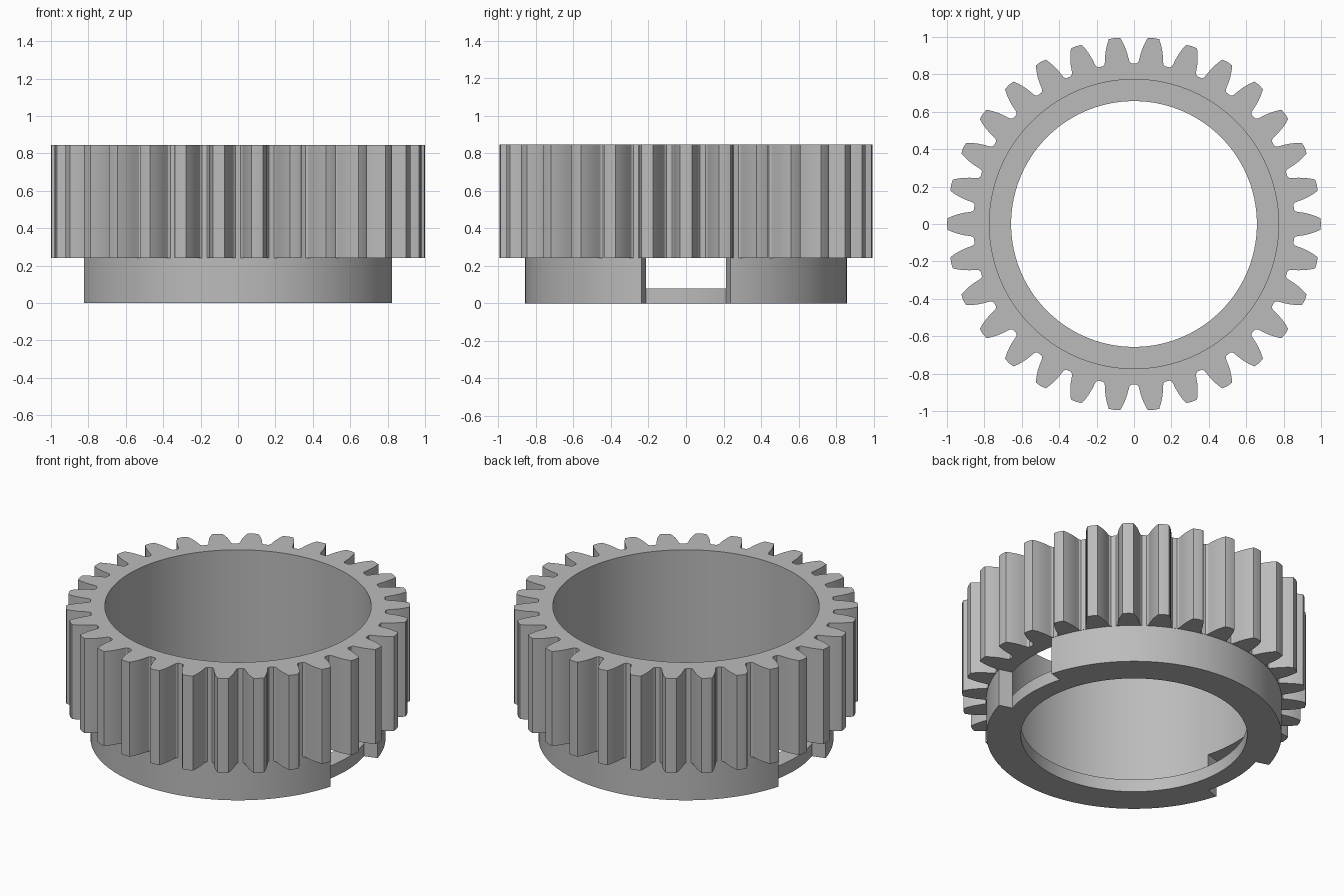
import bpy
import bmesh
from math import pi, sin, cos, asin

cube = bpy.data.objects.get("Cube")
if cube:
    bpy.data.objects.remove(cube, do_unlink=True)

TEETH = 30
BORE, LIP, COLLAR = 0.773, 0.657, 0.857
TOP, GEAR_BOTTOM, LIP_TOP = 0.845, 0.24, 0.08

# Half a tooth from root to tip: (radius, half width)
FLANK = [(0.859, 0.076), (0.868, 0.067), (0.885, 0.0635), (0.91, 0.06),
         (0.94, 0.053), (0.97, 0.043), (0.997, 0.031)]
flank = [(r, w / r) for r, w in FLANK]
tooth = [(r, -a) for r, a in flank] + [(1.0, 0.0)] + [(r, a) for r, a in reversed(flank)]
pitch = 2 * pi / TEETH
outline = [(r, i * pitch + a) for i in range(TEETH) for r, a in tooth]
NOTCH = pitch + flank[2][1]          # half angle of the two side notches


def section(bm, outer, angle):
    """One radial slice of the part, as named vertices."""
    points = dict(a=(LIP, 0), b=(LIP, LIP_TOP), c=(BORE, LIP_TOP), d=(BORE, TOP),
                  e=(outer, TOP), f=(outer, GEAR_BOTTOM), g=(COLLAR, GEAR_BOTTOM),
                  h=(COLLAR, 0), i=(BORE, 0), j=(BORE, GEAR_BOTTOM))
    return {k: bm.verts.new((r * cos(angle), r * sin(angle), z))
            for k, (r, z) in points.items()}


bm = bmesh.new()
slices = [section(bm, r, a) for r, a in outline]
count = len(slices)


def in_notch(n):
    a = outline[n][1]
    b = outline[(n + 1) % count][1] + (2 * pi if n + 1 == count else 0)
    return abs(sin((a + b) / 2)) < sin(NOTCH)


# Join the slices; notched stretches keep only the inner lip below the gear
for n in range(count):
    s, t = slices[n], slices[(n + 1) % count]
    loops = ["abcia", "jdefgj"] if in_notch(n) else ["abcjdefghia"]
    for loop in loops:
        for p, q in zip(loop, loop[1:]):
            bm.faces.new((s[p], s[q], t[q], t[p]))
    # Radial end walls of the collar
    if in_notch(n) != in_notch(n - 1):
        bm.faces.new([s[k] for k in "cjghi"])

bmesh.ops.recalc_face_normals(bm, faces=bm.faces)
mesh = bpy.data.meshes.new("gear_ring")
bm.to_mesh(mesh)
bm.free()
gear = bpy.data.objects.new("gear_ring", mesh)
bpy.context.collection.objects.link(gear)

# Plain grey material
grey = bpy.data.materials.new("plain grey")
grey.use_nodes = True
colour = (0.5, 0.5, 0.5, 1)
grey.diffuse_color = colour
grey.node_tree.nodes["Principled BSDF"].inputs["Base Color"].default_value = colour
mesh.materials.append(grey)

bpy.ops.object.select_all(action="DESELECT")
gear.select_set(True)
bpy.context.view_layer.objects.active = gear
bpy.ops.object.shade_smooth_by_angle(angle=pi / 6)
